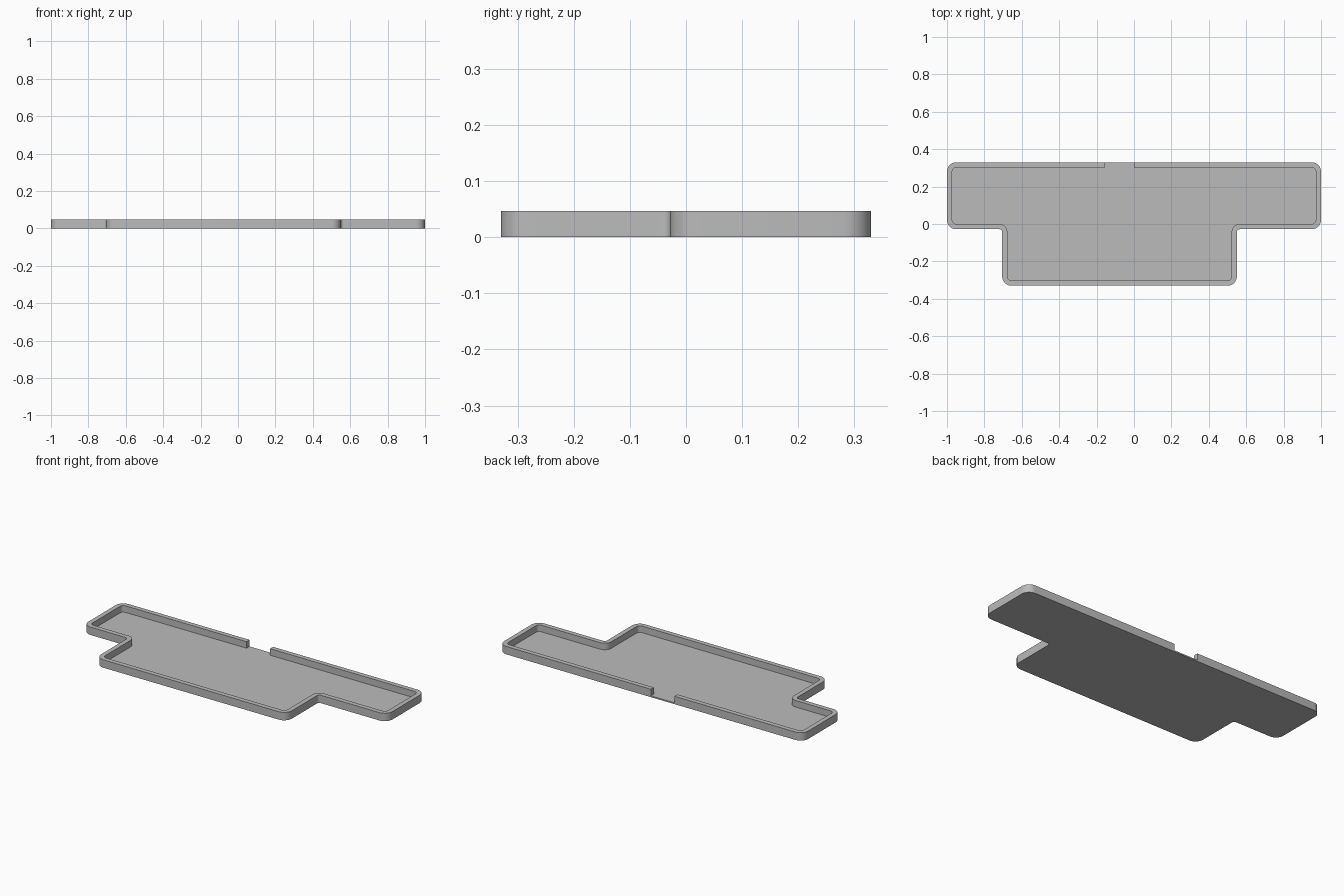
import bpy
import bmesh
import math
from mathutils import Vector

cube = bpy.data.objects.get("Cube")
if cube:
    bpy.data.objects.remove(cube, do_unlink=True)

HEIGHT, FLOOR, WALL = 0.047, 0.008, 0.028
GAP_LEFT, GAP_RIGHT = 0.0, -0.155
ROUND, FILLET, STEPS = 0.05, 0.015, 8


def outline(inset):
    """Rounded T outline, running clockwise from the gap's left end to its right end."""
    end, back, front = 1 - inset, 0.33 - inset, -0.33 + inset
    step, left, right = -0.028 + inset, 0.55 - inset, -0.705 + inset
    path = [(GAP_LEFT, back), (end, back), (end, step), (left, step), (left, front),
            (right, front), (right, step), (-end, step), (-end, back), (GAP_RIGHT, back)]
    path = [Vector(p) for p in path]
    points = [path[0]]
    for a, b, c in zip(path, path[1:], path[2:]):
        u, v = (a - b).normalized(), (c - b).normalized()
        convex = u.x * v.y - u.y * v.x > 0
        radius = ROUND - inset if convex else FILLET + inset
        for i in range(STEPS + 1):
            t = math.pi / 2 * i / STEPS
            points.append(b + u * radius * (1 - math.sin(t)) + v * radius * (1 - math.cos(t)))
    return points + [path[-1]]


# Tray shell: outer wall, rim, inner wall and floor as one closed mesh
bm = bmesh.new()
outer, inner = outline(0), outline(WALL)
rows = [[bm.verts.new((p.x, p.y, z)) for p in pts] for pts, z in
        ((outer, 0), (outer, FLOOR), (outer, HEIGHT), (inner, HEIGHT), (inner, FLOOR))]
for low, high in zip(rows, rows[1:]):
    for i in range(len(low) - 1):
        bm.faces.new((low[i], low[i + 1], high[i + 1], high[i]))

# Underside, sill below the gap, tray floor and the two cut wall ends
bm.faces.new(rows[0])
bm.faces.new((rows[0][0], rows[0][-1], rows[1][-1], rows[1][0]))
bm.faces.new(rows[4] + [rows[1][-1], rows[1][0]])
for k in (0, -1):
    bm.faces.new([row[k] for row in rows[1:]])
bmesh.ops.recalc_face_normals(bm, faces=bm.faces)

mesh = bpy.data.meshes.new("tray")
bm.to_mesh(mesh)
bm.free()
tray = bpy.data.objects.new("tray", mesh)
bpy.context.collection.objects.link(tray)

# Plain grey finish
grey = bpy.data.materials.new("plain grey")
grey.use_nodes = True
colour = (0.5, 0.5, 0.5, 1)
grey.diffuse_color = colour
grey.node_tree.nodes["Principled BSDF"].inputs["Base Color"].default_value = colour
mesh.materials.append(grey)

bpy.context.view_layer.objects.active = tray
tray.select_set(True)
bpy.ops.object.shade_smooth_by_angle(angle=math.radians(30))
